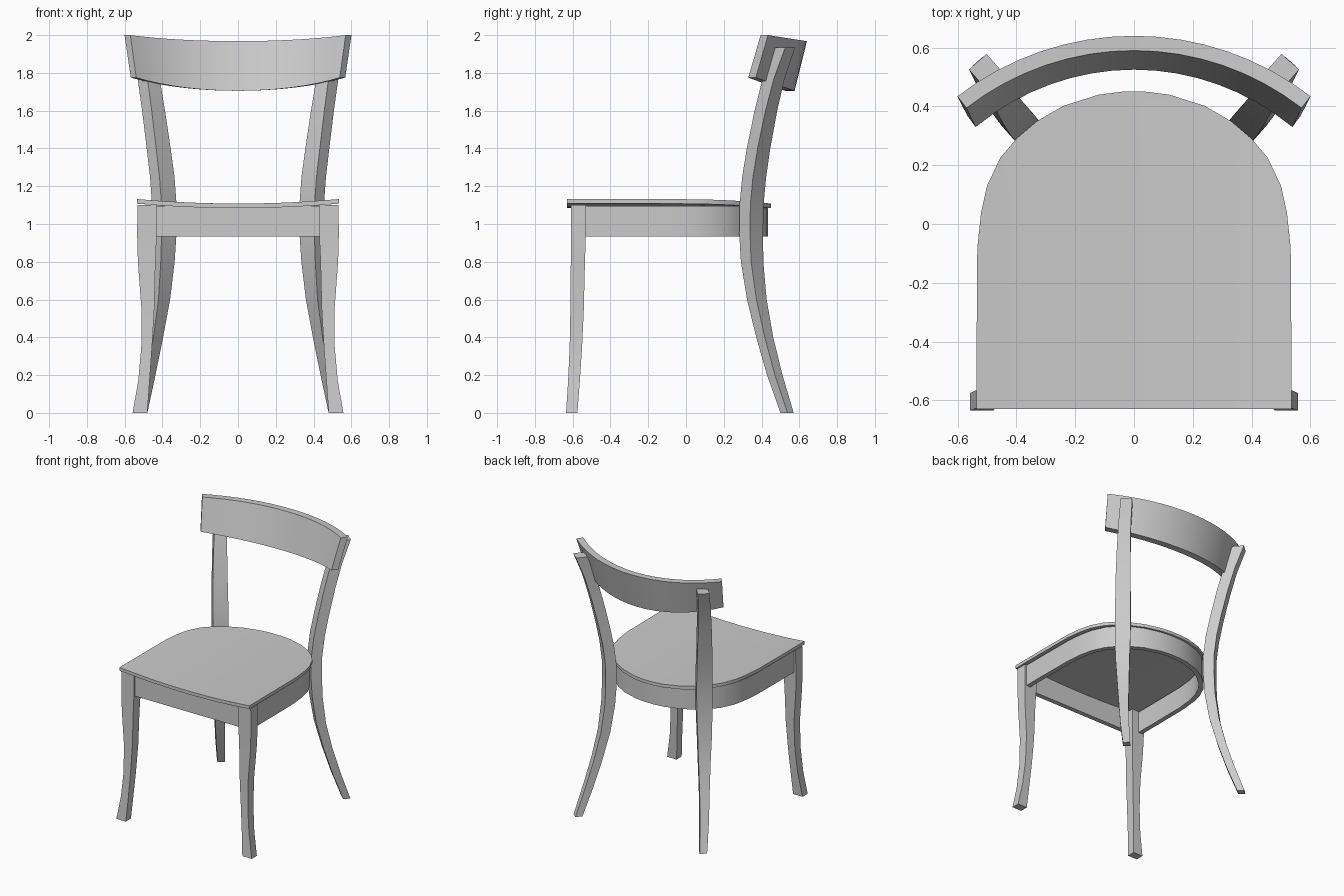
import bpy, bmesh, math
from mathutils import Vector

if "Cube" in bpy.data.objects:
    bpy.data.objects.remove(bpy.data.objects["Cube"])

grey = bpy.data.materials.new("plain_grey")
grey.use_nodes = True
grey.diffuse_color = (0.6, 0.6, 0.6, 1)
grey.node_tree.nodes["Principled BSDF"].inputs["Base Color"].default_value = (0.6, 0.6, 0.6, 1)


def loft(name, rings, closed=False):
    """Skin a row of equal-length rings, capped at both ends unless closed."""
    bm = bmesh.new()
    rows = [[bm.verts.new(p) for p in ring] for ring in rings]
    n = len(rows[0])
    pairs = list(zip(rows, rows[1:])) + ([(rows[-1], rows[0])] if closed else [])
    for a, b in pairs:
        for i in range(n):
            j = (i + 1) % n
            bm.faces.new((a[i], a[j], b[j], b[i]))
    if not closed:
        bm.faces.new(rows[0])
        bm.faces.new(rows[-1])
    bmesh.ops.recalc_face_normals(bm, faces=bm.faces)
    mesh = bpy.data.meshes.new(name)
    bm.to_mesh(mesh)
    bm.free()
    mesh.materials.append(grey)
    ob = bpy.data.objects.new(name, mesh)
    bpy.context.collection.objects.link(ob)
    bpy.ops.object.select_all(action='DESELECT')
    ob.select_set(True)
    bpy.context.view_layer.objects.active = ob
    bpy.ops.object.shade_smooth_by_angle(angle=math.radians(30))
    return ob


# Seat: thin slab, dished across its width, rounded at the back
outline = [(0.535, -0.63), (0.535, -0.35), (0.533, -0.08), (0.52, 0.04), (0.50, 0.13),
           (0.455, 0.225), (0.40, 0.29), (0.33, 0.35), (0.24, 0.402), (0.12, 0.44), (0.04, 0.45)]


def seat_ring(half, y):
    xs = [half * (i / 6 - 1) for i in range(13)]
    top = [(x, y, 1.108 + 0.024 * (x / 0.535) ** 2) for x in xs]
    return top + [(x, y, z - 0.024) for x, y, z in reversed(top)]


loft("seat", [seat_ring(h, y) for h, y in outline])

# Apron: thin band following the seat edge
path = [Vector((0.535, -0.615))] + [Vector(p) for p in outline[1:]]
path += [Vector((-p.x, p.y)) for p in reversed(path)]


def inset(i, dist):
    p = path[i]
    a = (p - path[i - 1]).normalized()
    b = (path[(i + 1) % len(path)] - p).normalized()
    na, nb = Vector((-a.y, a.x)), Vector((-b.y, b.x))
    return p + (na + nb) * dist / (1 + na.dot(nb))


apron = []
for i in range(len(path)):
    o, n = inset(i, 0.015), inset(i, 0.05)
    apron.append([(o.x, o.y, 0.935), (o.x, o.y, 1.095), (n.x, n.y, 1.095), (n.x, n.y, 0.935)])
loft("apron", apron, closed=True)

# Front leg stations: z, inner x, outer x, front y, back y
front = [(0, 0.48, 0.558, -0.635, -0.575), (0.17, 0.468, 0.528, -0.624, -0.562),
         (0.35, 0.455, 0.512, -0.616, -0.55), (0.55, 0.443, 0.511, -0.612, -0.541),
         (0.8, 0.437, 0.53, -0.61, -0.535), (0.95, 0.43, 0.534, -0.61, -0.53),
         (1.1, 0.43, 0.532, -0.61, -0.53)]
# Back leg stations: z, centre x, centre y, depth, width
back = [(0, 0.515, 0.535, 0.05, 0.05), (0.2, 0.478, 0.47, 0.056, 0.06),
        (0.4, 0.442, 0.417, 0.06, 0.068), (0.6, 0.412, 0.375, 0.066, 0.082),
        (0.8, 0.396, 0.35, 0.072, 0.098), (0.95, 0.39, 0.345, 0.076, 0.105),
        (1.1, 0.39, 0.347, 0.076, 0.106), (1.25, 0.401, 0.361, 0.076, 0.106),
        (1.4, 0.42, 0.384, 0.076, 0.102), (1.6, 0.447, 0.423, 0.077, 0.094),
        (1.77, 0.473, 0.464, 0.079, 0.086), (1.935, 0.505, 0.522, 0.08, 0.08)]
radial = Vector((0.66, 0.75)).normalized()
tangent = Vector((radial.y, -radial.x))


def back_ring(side, z, x, y, depth, width):
    ring = []
    for r, t in ((-1, -1), (-1, 1), (1, 1), (1, -1)):
        p = Vector((x, y)) + radial * r * depth / 2 + tangent * t * width / 2
        ring.append((side * p.x, p.y, z))
    return ring


for label, side in (("left", 1), ("right", -1)):
    loft("front_leg_" + label, [[(side * a, f, z), (side * b, f, z), (side * b, k, z), (side * a, k, z)]
                                for z, a, b, f, k in front])
    loft("back_leg_" + label, [back_ring(side, *s) for s in back])

# Crest rail: curved board leaning back, with raised ends
crest = []
for i in range(17):
    u = i / 8 - 1
    angle = u * math.radians(37.8)
    ring = []
    for radius, low in ((0.93, 1), (0.93, 0), (0.98, 0), (0.98, 1)):
        x = radius * math.sin(angle) * (1 - 0.055 * low)
        y = radius * math.cos(angle) - 0.34 - 0.065 * low
        z = (1.705 + 0.07 * u * u) if low else (1.968 + 0.032 * u * u)
        ring.append((x, y, z))
    crest.append(ring)
loft("crest_rail", crest)
